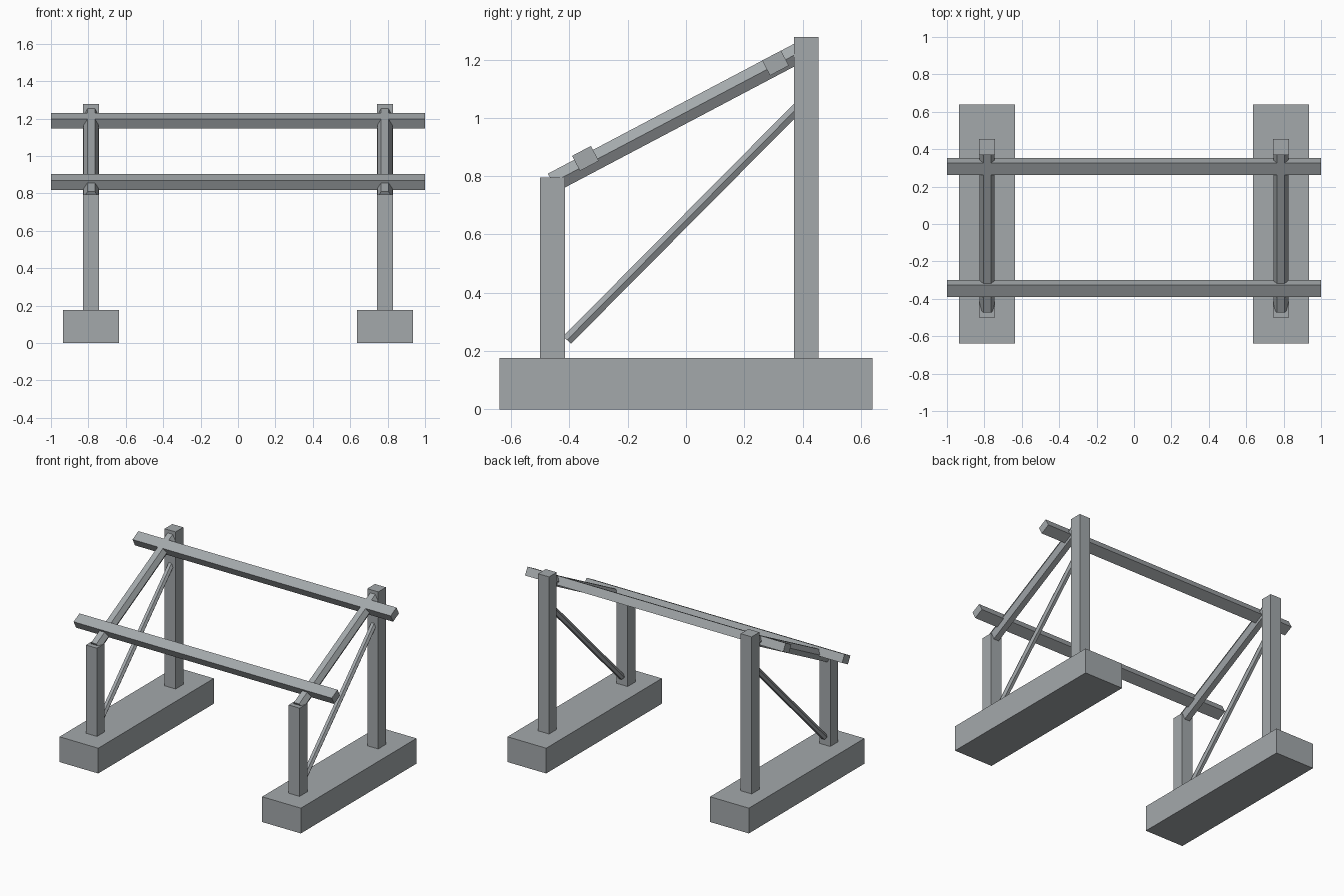
import bpy, bmesh, math
from mathutils import Vector

if "Cube" in bpy.data.objects:
    bpy.data.objects.remove(bpy.data.objects["Cube"])

steel = bpy.data.materials.new("grey_metal")
steel.diffuse_color = (0.37, 0.395, 0.41, 1)
steel.use_nodes = True
steel.node_tree.nodes["Principled BSDF"].inputs["Base Color"].default_value = steel.diffuse_color


def finish(name, bm):
    bmesh.ops.recalc_face_normals(bm, faces=bm.faces)
    mesh = bpy.data.meshes.new(name)
    bm.to_mesh(mesh)
    bm.free()
    mesh.materials.append(steel)
    obj = bpy.data.objects.new(name, mesh)
    bpy.context.collection.objects.link(obj)
    return obj


def box(name, centre, size, tilt=0.0):
    bm = bmesh.new()
    bmesh.ops.create_cube(bm, size=1)
    bmesh.ops.scale(bm, vec=size, verts=bm.verts)
    obj = finish(name, bm)
    obj.location = centre
    obj.rotation_euler.x = tilt
    return obj


def hex_bar(name, x, start, end, r):
    """Six-sided bar between two (y, z) points, with edges pointing sideways."""
    p, q = Vector((x, *start)), Vector((x, *end))
    side = Vector((1, 0, 0))
    up = side.cross((q - p).normalized())
    bm = bmesh.new()
    rings = []
    for c in (p, q):
        rings.append([bm.verts.new(c + r * (side * math.cos(i * math.pi / 3)
                                            + up * math.sin(i * math.pi / 3)))
                      for i in range(6)])
    a, b = rings
    bm.faces.new(a)
    bm.faces.new(b)
    for i in range(6):
        j = (i + 1) % 6
        bm.faces.new((a[i], a[j], b[j], b[i]))
    return finish(name, bm)


FOOT = 0.177
SLOPE = math.atan2(0.459, 0.87)

# Two identical side frames
for label, x in (("left", -0.785), ("right", 0.785)):
    box(label + "_base", (x, 0, FOOT / 2), (0.30, 1.28, FOOT))
    for part, y, top in (("front_post", -0.4575, 0.795), ("back_post", 0.4125, 1.277)):
        low = FOOT - 0.01
        box(f"{label}_{part}", (x, y, (low + top) / 2), (0.085, 0.085, top - low))
    hex_bar(label + "_rafter", x, (-0.4575, 0.778), (0.4125, 1.237), 0.040)
    hex_bar(label + "_brace", x, (-0.408, 0.238), (0.395, 1.047), 0.0215)

# Cross rails lying along the slope
for label, y, z in (("lower", -0.345, 0.861), ("upper", 0.307, 1.188)):
    box(label + "_cross_rail", (0, y, z), (2.0, 0.073, 0.058), SLOPE)
